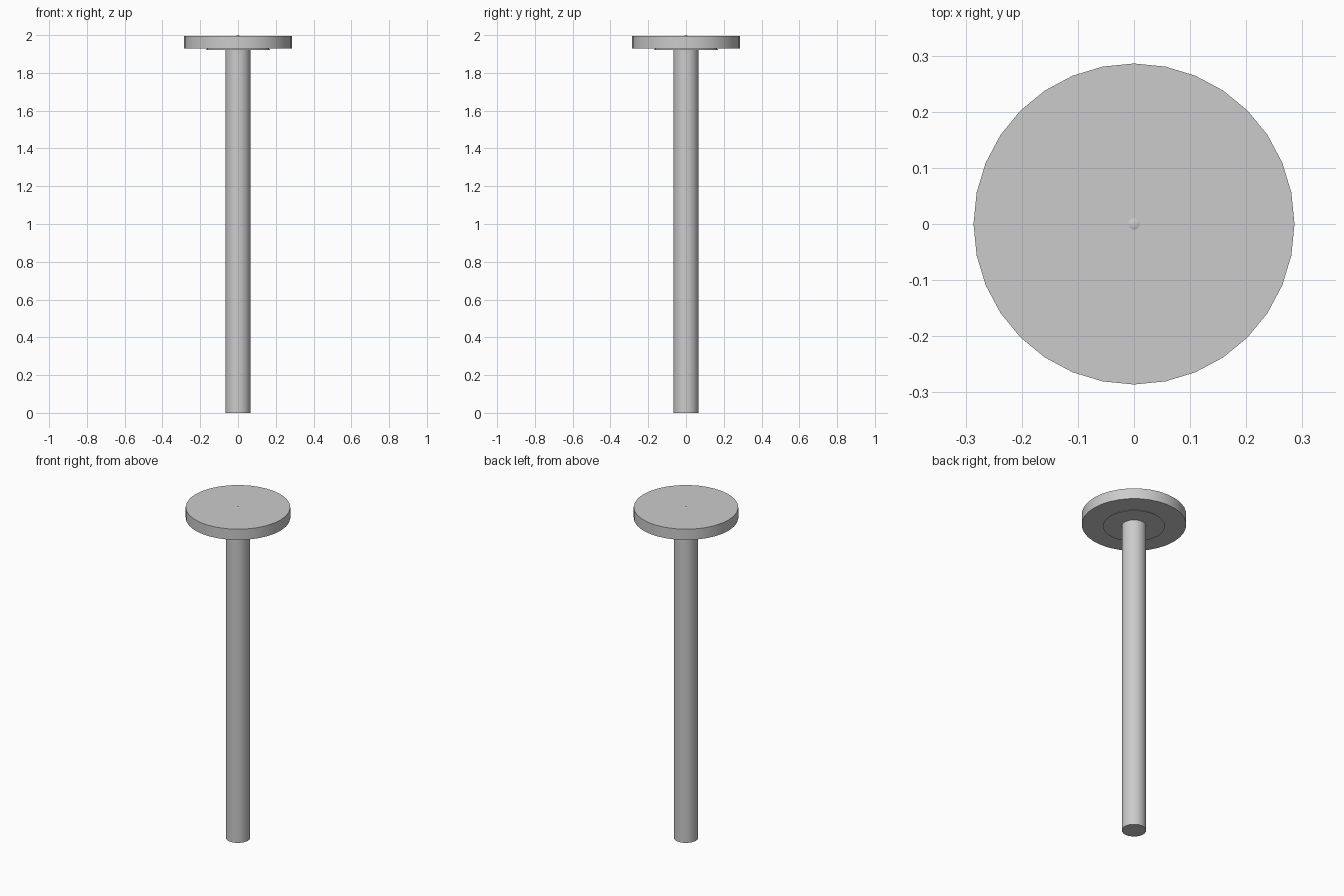
import bpy
import bmesh
import math

cube = bpy.data.objects.get("Cube")
if cube:
    bpy.data.objects.remove(cube, do_unlink=True)

SIDES = 32

grey = bpy.data.materials.new("light grey metal")
grey.use_nodes = True
colour = (0.6, 0.6, 0.6, 1)
grey.diffuse_color = colour
grey.node_tree.nodes["Principled BSDF"].inputs["Base Color"].default_value = colour


def round_part(name, r_bottom, r_top, z_bottom, z_top):
    """Capped cylinder or cone standing between two heights."""
    bm = bmesh.new()
    bmesh.ops.create_cone(bm, cap_ends=True, segments=SIDES,
                          radius1=r_bottom, radius2=r_top, depth=z_top - z_bottom)
    bmesh.ops.translate(bm, verts=bm.verts, vec=(0, 0, (z_bottom + z_top) / 2))
    mesh = bpy.data.meshes.new(name)
    bm.to_mesh(mesh)
    bm.free()
    mesh.materials.append(grey)
    part = bpy.data.objects.new(name, mesh)
    bpy.context.collection.objects.link(part)
    bpy.ops.object.select_all(action="DESELECT")
    part.select_set(True)
    bpy.context.view_layer.objects.active = part
    bpy.ops.object.shade_smooth_by_angle(angle=math.radians(30))
    return part


# Long shaft
round_part("shaft", 0.067, 0.067, 0, 1.925)
# Shallow collar under the head
round_part("collar", 0.17, 0.16, 1.922, 1.932)
# Flat round head
round_part("head", 0.286, 0.286, 1.93, 1.995)
# Tiny point at the centre of the head
round_part("centre_point", 0.012, 0, 1.994, 2.0)
